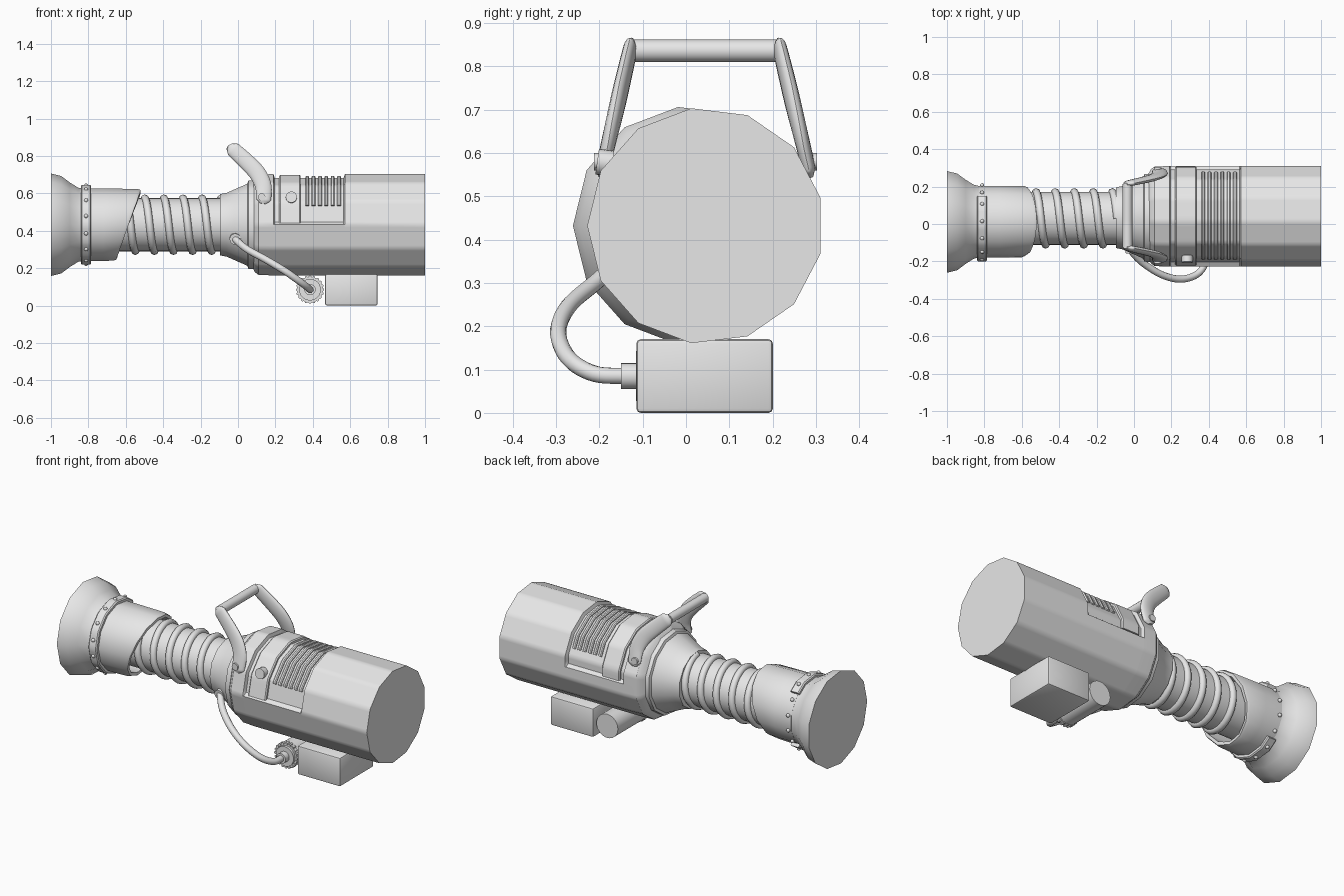
import bpy, bmesh, math
from math import sin, cos, pi, tau
from mathutils import Vector

cube = bpy.data.objects.get("Cube")
if cube:
    bpy.data.objects.remove(cube, do_unlink=True)

grey = bpy.data.materials.new("light_grey")
grey.use_nodes = True
grey.diffuse_color = (0.8, 0.8, 0.8, 1)
grey.node_tree.nodes["Principled BSDF"].inputs["Base Color"].default_value = (0.8, 0.8, 0.8, 1)

SIDES = 13
CZ = 0.432          # height of the long axis


def finish(name, bm, angle=32):
    bmesh.ops.recalc_face_normals(bm, faces=bm.faces)
    me = bpy.data.meshes.new(name)
    bm.to_mesh(me)
    bm.free()
    me.materials.append(grey)
    ob = bpy.data.objects.new(name, me)
    bpy.context.collection.objects.link(ob)
    bpy.ops.object.select_all(action='DESELECT')
    ob.select_set(True)
    bpy.context.view_layer.objects.active = ob
    bpy.ops.object.shade_smooth_by_angle(angle=math.radians(angle))
    return ob


def skin(name, rings, cap=True, wrap=False, angle=32):
    """Join equal closed rings of points into a surface."""
    bm = bmesh.new()
    vs = [[bm.verts.new(p) for p in ring] for ring in rings]
    pairs = list(zip(vs, vs[1:])) + ([(vs[-1], vs[0])] if wrap else [])
    for a, b in pairs:
        for i in range(len(a)):
            j = (i + 1) % len(a)
            bm.faces.new((a[i], a[j], b[j], b[i]))
    if cap and not wrap:
        bm.faces.new(vs[0])
        bm.faces.new(vs[-1])
    return finish(name, bm, angle)


def facet(a):
    """Radius factor of a regular polygon with a corner at a = pi."""
    step = tau / SIDES
    return cos(step / 2) / cos((a - pi) % step - step / 2)


def lathe(name, profile, cy, n=SIDES, warp=None, wrap=False):
    """Turn (x, radius) stations about the long axis."""
    rings = []
    for x, r in profile:
        ring = []
        for i in range(n):
            a = pi + tau * i / n
            wx, wr = warp(x, r, a) if warp else (x, r)
            wr *= facet(a) if n % SIDES == 0 else 1
            ring.append((wx, cy + wr * cos(a), CZ + wr * sin(a)))
        rings.append(ring)
    return skin(name, rings, wrap=wrap)


def arc_band(name, x0, x1, r0, r1, a0, a1, cy, n=40):
    """Curved strip following the body between two angles in degrees."""
    b = min(0.006, (x1 - x0) / 4)
    section = [(x0, r0), (x0, r1 - b), (x0 + b, r1), (x1 - b, r1), (x1, r1 - b), (x1, r0)]
    rings = []
    for i in range(n + 1):
        a = math.radians(a0 + (a1 - a0) * i / n)
        f = facet(a)
        rings.append([(x, cy + r * f * cos(a), CZ + r * f * sin(a)) for x, r in section])
    return skin(name, rings)


def smooth_path(pts, steps=6):
    p = [Vector(q) for q in pts]
    p = [p[0] * 2 - p[1]] + p + [p[-1] * 2 - p[-2]]
    out = []
    for a, b, c, d in zip(p, p[1:], p[2:], p[3:]):
        for k in range(steps):
            t = k / steps
            out.append(0.5 * (2 * b + (c - a) * t + (2 * a - 5 * b + 4 * c - d) * t * t
                              + (3 * b - a - 3 * c + d) * t ** 3))
    return out + [p[-2]]


def tube(name, path, radii, up=(0, 1, 0), flat=1.0, seg=12):
    """Sweep a circle, optionally squashed along 'up', down a path."""
    rings = []
    for i, p in enumerate(path):
        d = (path[min(i + 1, len(path) - 1)] - path[max(i - 1, 0)]).normalized()
        side = d.cross(Vector(up)).normalized()
        top = side.cross(d)
        rings.append([p + radii[i] * (side * cos(tau * k / seg) + top * flat * sin(tau * k / seg))
                      for k in range(seg)])
    return skin(name, rings, angle=50)


def rod(name, a, b, r, seg=20):
    a, b = Vector(a), Vector(b)
    d = (b - a).normalized()
    up = (1, 0, 0) if abs(d.x) < 0.7 else (0, 0, 1)
    return tube(name, [a, b], [r, r], up, seg=seg)


def dome(name, at, r):
    bm = bmesh.new()
    bmesh.ops.create_uvsphere(bm, u_segments=10, v_segments=6, radius=r)
    bmesh.ops.translate(bm, verts=bm.verts, vec=at)
    return finish(name, bm, 60)


# Main body: the upper half is sunk between the front rim and the rear drum
BY = 0.045


def sink(x, r, a):
    inset = 0.192 < x < 0.568 and sin(a) > 0.03
    return x, r - 0.02 if inset else r


lathe("body", [(0.05, 0.2), (0.08, 0.235), (0.09, 0.255), (0.11, 0.27), (0.19, 0.273),
               (0.196, 0.273), (0.565, 0.273), (0.572, 0.273), (1.0, 0.273)],
      BY, n=SIDES * 8, warp=sink)
arc_band("body_strap", 0.22, 0.335, 0.24, 0.27, 2, 178, BY)
for k in range(6):
    x = 0.36 + k * 0.034
    arc_band("vent_rib", x, x + 0.02, 0.24, 0.264, 24, 156, BY)

# Knob on the strap
rod("strap_knob", (0.285, -0.17, 0.575), (0.285, -0.205, 0.58), 0.03)

# Neck, flange and hose collar
lathe("neck", [(-0.095, 0.12), (-0.095, 0.165), (-0.06, 0.172), (-0.02, 0.19), (0.03, 0.212),
               (0.05, 0.222), (0.055, 0.237), (0.085, 0.24), (0.09, 0.2)], 0.036, n=26)

# Ribbed hose
lathe("hose", [(-0.7, 0.142), (-0.08, 0.142)], 0.03, n=32)
coil = []
for i in range(5 * 32 + 1):
    a = pi / 2 + tau * i / 32
    coil.append(Vector((-0.6 + 0.102 * i / 32, 0.03 + 0.142 * cos(a), CZ + 0.142 * sin(a))))
tube("hose_coil", coil, [0.02] * len(coil), up=(1, 0, 0), seg=8)

# Bell mouth
NY = 0.015
lathe("bell_mouth", [(-1.0, 0.276), (-0.945, 0.262), (-0.9, 0.228), (-0.855, 0.2),
                     (-0.82, 0.192), (-0.78, 0.188)], NY)


# Sleeve with a slanted open end, longest on top
def slant(x, r, a):
    return (x + 0.065 * sin(a) if x > -0.7 else x), r


lathe("sleeve", [(-0.83, 0.195), (-0.72, 0.195), (-0.6, 0.193), (-0.585, 0.187),
                 (-0.585, 0.17), (-0.83, 0.17)], NY, n=SIDES * 2, warp=slant, wrap=True)

# Riveted band
arc_band("mouth_band", -0.84, -0.785, 0.18, 0.215, 50, 310, NY)
for k in range(14):
    a = tau * (k + 0.5) / 14
    r = (0.215 if cos(a) < 0.6 else 0.198) * facet(a)
    dome("band_rivet", (-0.812, NY + r * cos(a), CZ + r * sin(a)), 0.011)

# Carrying handle: two curved flat arms leaning outwards, and a grip
arm = smooth_path([(-0.045, 0, 0.855), (-0.02, 0, 0.83), (0.05, 0, 0.765), (0.105, 0, 0.705),
                   (0.135, 0, 0.64), (0.137, 0, 0.575), (0.133, 0, 0.545)])
for name, top_y, low_y in (("handle_arm_front", -0.125, -0.197), ("handle_arm_back", 0.213, 0.288)):
    n = len(arm) - 1
    path, radii = [], []
    for i, p in enumerate(arm):
        t = i / n
        y = low_y + (top_y - low_y) * (p.z - 0.545) / 0.31
        path.append(Vector((p.x, y, p.z)))
        end = min(1, 0.45 + 4 * t, 0.45 + 5 * (1 - t))
        radii.append(end * (0.035 + 0.01 * sin(pi * t)))
    tube(name, path, radii, flat=0.4, seg=16)
rod("handle_grip", (-0.035, -0.125, 0.836), (-0.035, 0.213, 0.836), 0.026)
for name, y, s in (("pivot_screw_front", -0.19, -1), ("pivot_screw_back", 0.28, 1)):
    rod(name, (0.127, y, 0.58), (0.127, y + s * 0.022, 0.58), 0.02, 12)

# Cable from the neck to the canister
cable = smooth_path([(-0.02, -0.12, 0.365), (-0.01, -0.15, 0.35), (0.05, -0.21, 0.3),
                     (0.15, -0.272, 0.245), (0.25, -0.295, 0.185), (0.335, -0.27, 0.125),
                     (0.38, -0.21, 0.09), (0.385, -0.13, 0.085)])
tube("cable", cable, [0.019] * len(cable), up=(0.3, 0, 1))
rod("cable_socket", (-0.015, -0.12, 0.36), (-0.015, -0.155, 0.355), 0.03)

# Canister with a knurled front cap
rod("canister", (0.385, -0.1, 0.085), (0.385, 0.185, 0.085), 0.07, 24)
rod("canister_cap", (0.385, -0.115, 0.085), (0.385, -0.08, 0.085), 0.058, 24)
rod("canister_nozzle", (0.385, -0.15, 0.085), (0.385, -0.1, 0.085), 0.03)
for k in range(20):
    a = tau * k / 20
    px, pz = 0.385 + 0.068 * cos(a), 0.085 + 0.068 * sin(a)
    rod("cap_knurl", (px, -0.105, pz), (px, -0.075, pz), 0.008, 6)

# Battery box under the body
bm = bmesh.new()
bmesh.ops.create_cube(bm, size=1)
bmesh.ops.scale(bm, verts=bm.verts, vec=(0.28, 0.315, 0.17))
bmesh.ops.translate(bm, verts=bm.verts, vec=(0.606, 0.043, 0.085))
bmesh.ops.bevel(bm, geom=bm.edges[:], offset=0.01, segments=2, affect='EDGES', profile=0.5)
finish("battery_box", bm)
